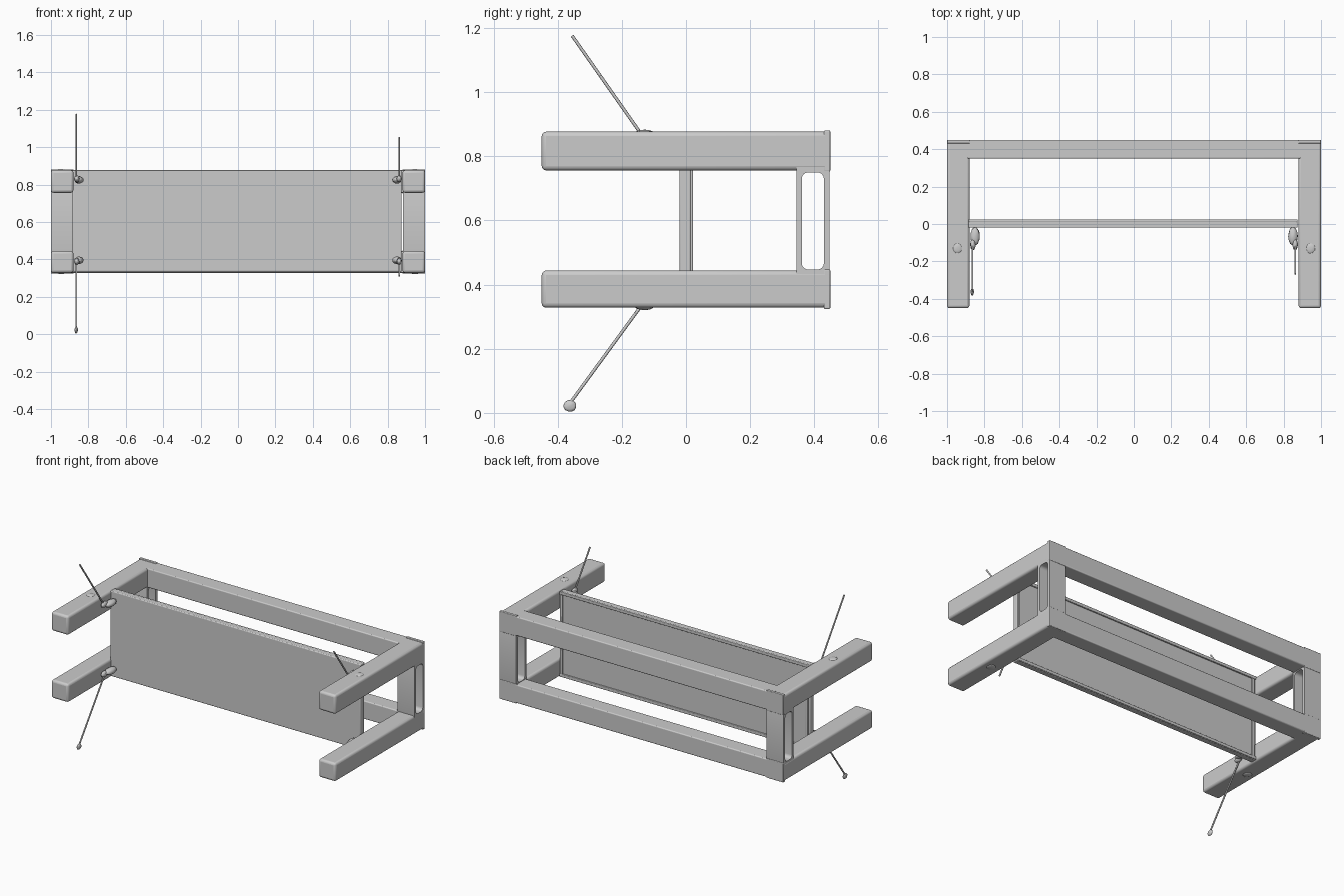
import bpy, math, random
from mathutils import Vector

if "Cube" in bpy.data.objects:
    bpy.data.objects.remove(bpy.data.objects["Cube"])

random.seed(4)


def finish(ob, name, angle=35):
    ob.name = name
    bpy.ops.object.select_all(action='DESELECT')
    ob.select_set(True)
    bpy.context.view_layer.objects.active = ob
    bpy.ops.object.shade_smooth_by_angle(angle=math.radians(angle))
    return ob


def box(name, x, y, z, bevel=0.01):
    bpy.ops.mesh.primitive_cube_add(size=1)
    ob = bpy.context.object
    ob.location = [(a + b) / 2 for a, b in (x, y, z)]
    ob.scale = [b - a for a, b in (x, y, z)]
    bpy.ops.object.transform_apply(location=False, rotation=False, scale=True)
    if bevel:
        m = ob.modifiers.new("bevel", 'BEVEL')
        m.width = bevel
        m.segments = 3
    return finish(ob, name)


def rounded_rect(curve, x, y, r):
    pts = []
    corners = [(x[1] - r, y[1] - r), (x[0] + r, y[1] - r),
               (x[0] + r, y[0] + r), (x[1] - r, y[0] + r)]
    for i, (cx, cy) in enumerate(corners):
        for k in range(5):
            a = (i + k / 4) * math.pi / 2
            pts.append((cx + r * math.cos(a), cy + r * math.sin(a)))
    s = curve.splines.new('POLY')
    s.points.add(len(pts) - 1)
    for p, (px, py) in zip(s.points, pts):
        p.co = (px, py, 0, 1)
    s.use_cyclic_u = True


def slotted_post(name, cx):
    # post profile in y/z with a rounded slot, extruded along x
    cu = bpy.data.curves.new(name, 'CURVE')
    cu.dimensions = '2D'
    cu.fill_mode = 'BOTH'
    cu.extrude = 0.059
    rounded_rect(cu, (0.345, 0.448), (0.43, 0.77), 0.003)
    rounded_rect(cu, (0.361, 0.43), (0.447, 0.75), 0.02)
    ob = bpy.data.objects.new(name, cu)
    bpy.context.collection.objects.link(ob)
    ob.rotation_euler = (math.pi / 2, 0, math.pi / 2)
    ob.location = (cx, 0, 0)
    bpy.ops.object.select_all(action='DESELECT')
    ob.select_set(True)
    bpy.context.view_layer.objects.active = ob
    bpy.ops.object.convert(target='MESH')
    finish(bpy.context.object, name)


def rod(name, a, b, r=0.005):
    a, b = Vector(a), Vector(b)
    bpy.ops.mesh.primitive_cylinder_add(vertices=8, radius=r, depth=(b - a).length,
                                        location=(a + b) / 2)
    ob = bpy.context.object
    ob.rotation_euler = (b - a).to_track_quat('Z', 'Y').to_euler()
    finish(ob, name, 60)


def lump(name, loc, size):
    bpy.ops.mesh.primitive_ico_sphere_add(subdivisions=3, radius=1, location=loc)
    ob = bpy.context.object
    for v in ob.data.vertices:
        v.co *= random.uniform(0.93, 1.05)
    ob.scale = size
    finish(ob, name, 80)


levels = {"lower": (0.328, 0.444), "upper": (0.756, 0.877)}
sides = {"left": -1, "right": 1}

# legs and end posts
for sname, s in sides.items():
    for lname, z in levels.items():
        box(f"{lname}_{sname}_leg", sorted((s * 0.88, s)), (-0.45, 0.45), z, 0.014)
        box(f"{lname}_{sname}_back_corner", sorted((s * 0.879, s)), (0.43, 0.45),
            (z[0] - 0.004, z[1] + 0.004), 0.004)
    slotted_post(f"{sname}_end_post", s * 0.94)

# long back rails
for lname, z in levels.items():
    box(f"{lname}_back_rail", (-0.9, 0.9), (0.35, 0.45), z, 0.006)

# middle board with a thin raised rim on its back face
box("board", (-0.885, 0.875), (-0.02, 0.015), (0.335, 0.877), 0.005)
for lname, z in {"lower": (0.335, 0.355), "upper": (0.857, 0.877)}.items():
    box(f"{lname}_board_rim", (-0.885, 0.875), (0.01, 0.024), z, 0.004)
for sname, s in sides.items():
    box(f"{sname}_board_rim", sorted((s * 0.855, s * 0.872)), (0.01, 0.022),
        (0.335, 0.877), 0.004)

# knots where the rods meet the board
for sname, s in sides.items():
    for lname, z, d in (("lower", 0.395, -1), ("upper", 0.825, 1)):
        lump(f"{lname}_{sname}_knot", (s * 0.85, -0.065, z), (0.025, 0.048, 0.02))
        lump(f"{lname}_{sname}_knot_tip", (s * 0.862, -0.11, z + d * 0.006), (0.014, 0.03, 0.018))
        # small bump on the outer face of each leg
        lump(f"{lname}_{sname}_leg_bump", (s * 0.945, -0.13, 0.602 + d * 0.272),
             (0.025, 0.028, 0.009))

# thin rods
rod("upper_left_rod", (-0.865, -0.105, 0.82), (-0.865, -0.355, 1.176))
rod("lower_left_rod", (-0.865, -0.095, 0.395), (-0.865, -0.362, 0.03))
rod("upper_right_rod", (0.862, -0.105, 0.82), (0.862, -0.268, 1.052))
rod("lower_right_rod", (0.862, -0.095, 0.395), (0.862, -0.157, 0.31))
lump("rod_end_knot", (-0.865, -0.362, 0.022), (0.009, 0.02, 0.018))
